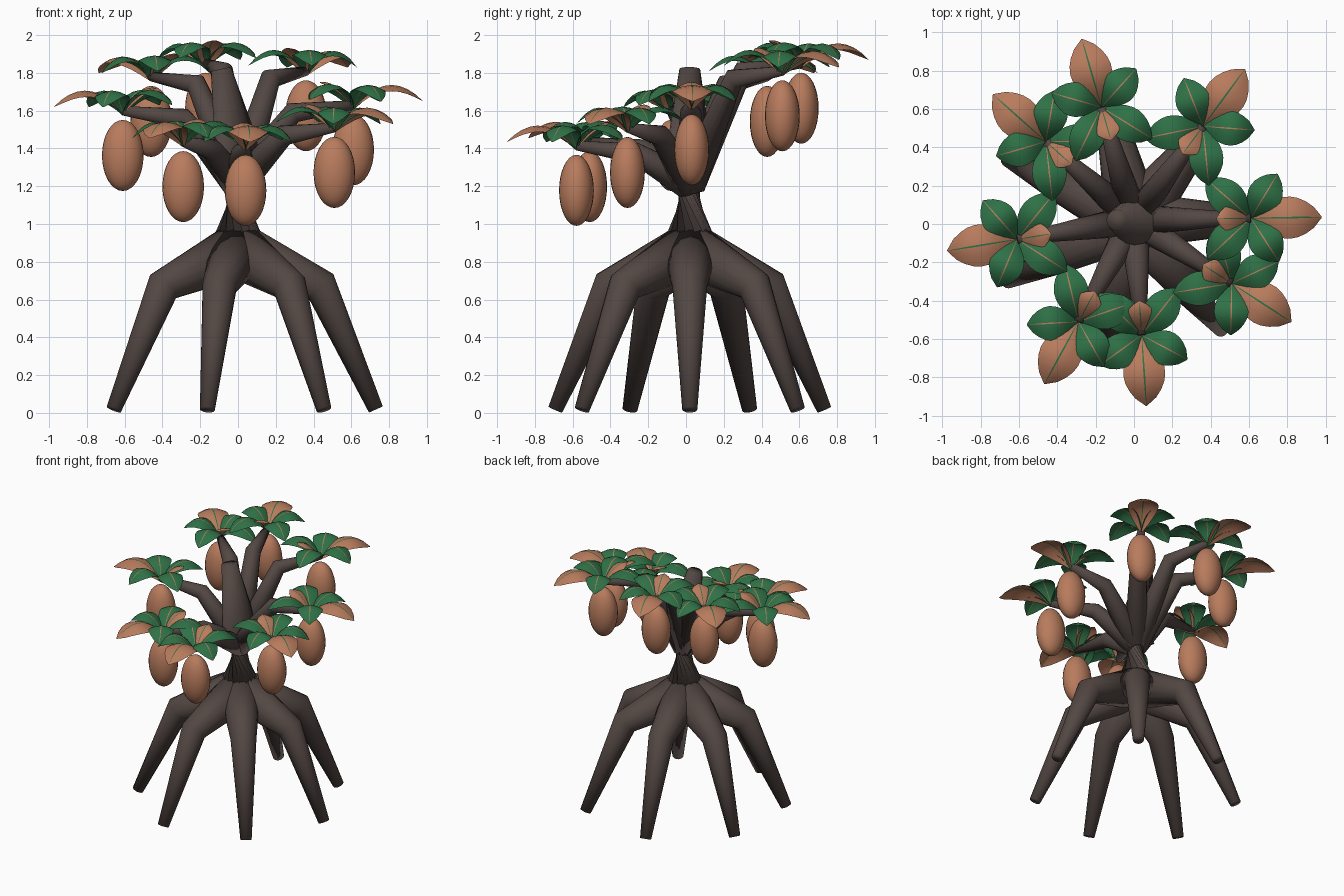
import bpy, bmesh, math
from mathutils import Vector, Matrix

cube = bpy.data.objects.get("Cube")
if cube:
    bpy.data.objects.remove(cube)


def material(name, rgb):
    m = bpy.data.materials.new(name)
    m.use_nodes = True
    m.diffuse_color = (*rgb, 1)
    bsdf = next(n for n in m.node_tree.nodes if n.type == 'BSDF_PRINCIPLED')
    bsdf.inputs["Base Color"].default_value = (*rgb, 1)
    return m


BARK = material("dark bark", (0.085, 0.063, 0.056))
COPPER = material("copper", (0.48, 0.20, 0.11))
GREEN = material("leaf green", (0.028, 0.165, 0.062))


def finish(bm, name, mats, sharp=35):
    """Smooth shading with sharp edges kept, then link the object."""
    for f in bm.faces:
        f.smooth = True
    for e in bm.edges:
        if len(e.link_faces) == 2:
            e.smooth = e.calc_face_angle(0) < math.radians(sharp)
    me = bpy.data.meshes.new(name)
    bm.to_mesh(me)
    bm.free()
    for m in mats:
        me.materials.append(m)
    ob = bpy.data.objects.new(name, me)
    bpy.context.collection.objects.link(ob)
    return ob


def tube(name, points, radii, sides=16):
    """Tapered, capped limb through a few points."""
    pts = [Vector(p) for p in points]
    bm = bmesh.new()
    rings = []
    for i, p in enumerate(pts):
        a = (p - pts[i - 1]).normalized() if i else Vector()
        b = (pts[i + 1] - p).normalized() if i < len(pts) - 1 else Vector()
        rot = (a + b).to_track_quat('Z', 'Y')
        ring = []
        for k in range(sides):
            ang = math.tau * k / sides
            off = Vector((math.cos(ang), math.sin(ang), 0)) * radii[i]
            ring.append(bm.verts.new(p + rot @ off))
        rings.append(ring)
    for lo, hi in zip(rings, rings[1:]):
        for k in range(sides):
            n = (k + 1) % sides
            bm.faces.new((lo[k], lo[n], hi[n], hi[k]))
    bm.faces.new(rings[0][::-1])
    bm.faces.new(rings[-1])
    return finish(bm, name, [BARK])


def add_leaf(bm, angle, length, width, rise, droop, mat, steps=9):
    """Arched leaf with a raised midrib; the narrow centre strip is the vein."""
    across = (-1, -0.5, -0.04, 0.04, 0.5, 1)
    turn = Matrix.Rotation(angle, 3, 'Z')
    rows = []
    for i in range(steps + 1):
        t = i / steps
        w = width / 2 * (0.08 + 0.92 * math.sin(math.pi * t ** 1.1) ** 0.8) if i < steps else 0.003
        z = rise * t - droop * t * t
        rows.append([bm.verts.new(turn @ Vector((length * t, u * w, z - 0.3 * w * u * u)))
                     for u in across])
    for lo, hi in zip(rows, rows[1:]):
        for k in range(len(across) - 1):
            f = bm.faces.new((lo[k], hi[k], hi[k + 1], lo[k + 1]))
            f.material_index = 1 - mat if k == 2 else mat


# Trunk, leaning slightly at the top
CENTRE = Vector((0, 0.02, 0))
tube("trunk",
     [(0, 0.02, 0.82), (0.005, 0.015, 1.36), (-0.09, 0.02, 1.82)],
     [0.19, 0.125, 0.055])

# Stilt roots, evenly spread
ROOTS = 7
for i in range(ROOTS):
    a = math.tau * i / ROOTS
    d = Vector((math.cos(a), math.sin(a), 0))
    path = [CENTRE + d * r + Vector((0, 0, z))
            for r, z in ((0, 0.86), (0.44, 0.67), (0.73, 0.018))]
    tube(f"stilt_root_{i + 1}", path, [0.15, 0.092, 0.04])

# Branch tips: each carries a leaf cluster and a hanging fruit
TIPS = [(0.36, 0.51, 1.79), (-0.17, 0.61, 1.83), (-0.46, 0.43, 1.76),
        (-0.61, -0.08, 1.58), (-0.29, -0.51, 1.415), (0.04, -0.58, 1.395),
        (0.51, -0.31, 1.49), (0.61, 0.03, 1.61)]

for i, tip in enumerate(TIPS, 1):
    tip = Vector(tip)
    start = Vector((0, 0.02, 1.21))
    bend = start.lerp(tip, 0.48)
    bend.z = tip.z - 0.02
    tube(f"branch_{i}", [start, bend, tip + Vector((0, 0, 0.02))], [0.085, 0.056, 0.025])

    # Leaves: long copper outward, short copper inward, green pairs at the sides
    bm = bmesh.new()
    add_leaf(bm, 0, 0.37, 0.22, 0.46, 0.42, 0)
    add_leaf(bm, math.pi, 0.18, 0.15, 0.32, 0.18, 0)
    for side in (-1, 1):
        add_leaf(bm, side * math.radians(58), 0.27, 0.18, 0.46, 0.42, 1)
        add_leaf(bm, side * math.radians(138), 0.31, 0.18, 0.47, 0.42, 1)
    leaves = finish(bm, f"leaf_cluster_{i}", [COPPER, GREEN], 60)
    leaves.location = tip
    out = tip - CENTRE
    leaves.rotation_euler.z = math.atan2(out.y, out.x)

    # Fruit
    bm = bmesh.new()
    bmesh.ops.create_uvsphere(bm, u_segments=24, v_segments=16, radius=1)
    bmesh.ops.scale(bm, vec=(0.11, 0.092, 0.188), verts=bm.verts)
    fruit = finish(bm, f"fruit_{i}", [COPPER])
    fruit.location = tip - Vector((0, 0, 0.217))
